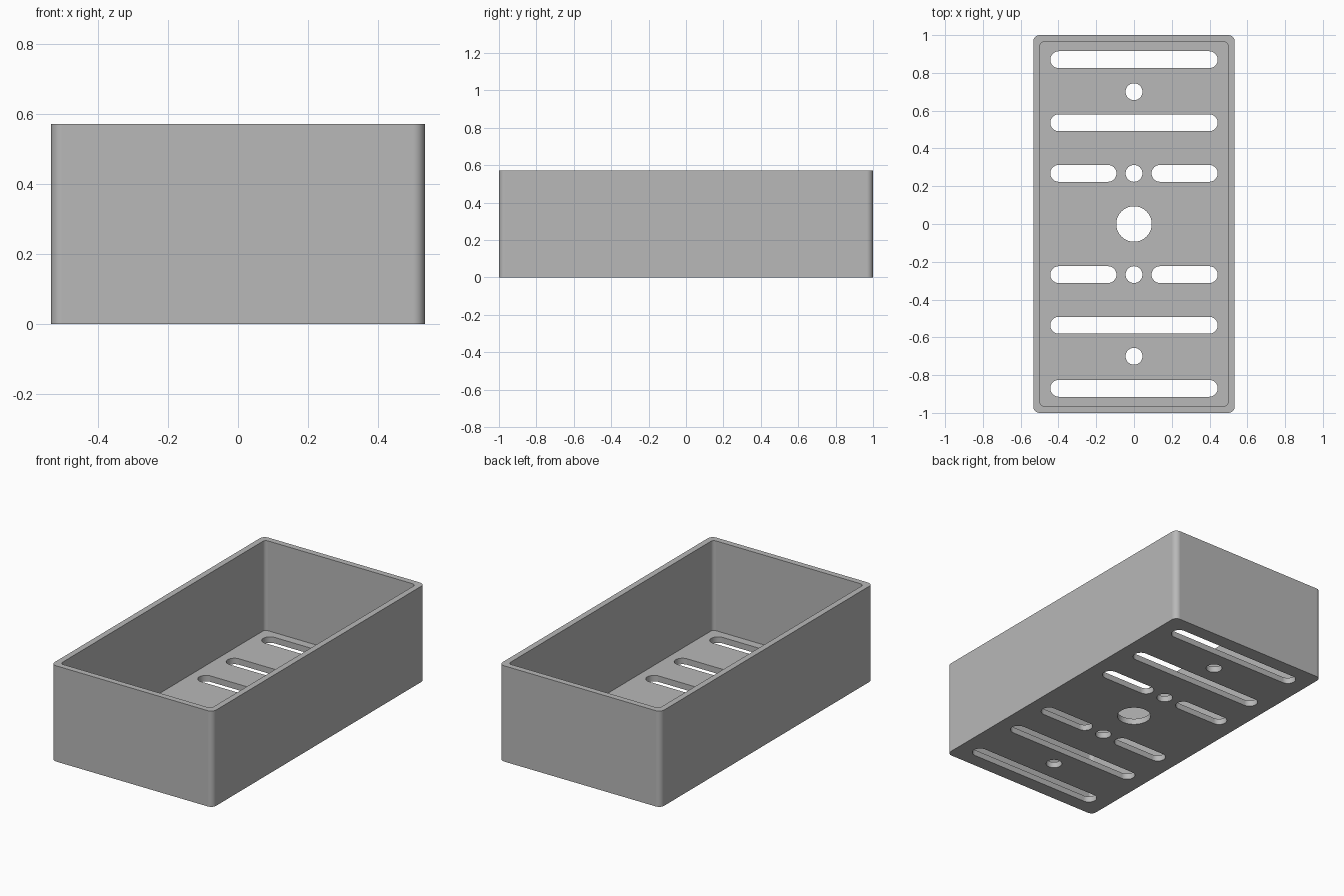
import bpy
import bmesh
import math

if "Cube" in bpy.data.objects:
    bpy.data.objects.remove(bpy.data.objects["Cube"], do_unlink=True)

HALF_X, HALF_Y, HEIGHT = 0.533, 1.0, 0.571
WALL = 0.0357      # wall and floor thickness
SLOT_R = 0.0446    # half the slot width


def add_prism(bm, x, y, hx, hy, r, z0, z1, steps):
    """Upright prism with a rounded-rectangle outline; r = hx = hy gives a disc."""
    points = []
    for quarter, (sx, sy) in enumerate([(1, 1), (-1, 1), (-1, -1), (1, -1)]):
        for i in range(steps + 1):
            a = (quarter + i / steps) * math.pi / 2
            p = (x + sx * (hx - r) + r * math.cos(a),
                 y + sy * (hy - r) + r * math.sin(a))
            if not points or math.dist(p, points[-1]) > 1e-5:
                points.append(p)
    if math.dist(points[0], points[-1]) < 1e-5:
        points.pop()
    low = [bm.verts.new((px, py, z0)) for px, py in points]
    high = [bm.verts.new((px, py, z1)) for px, py in points]
    bm.faces.new(low[::-1])
    bm.faces.new(high)
    for i in range(len(low)):
        j = (i + 1) % len(low)
        bm.faces.new((low[i], low[j], high[j], high[i]))


def make_object(name, bm):
    mesh = bpy.data.meshes.new(name)
    bm.to_mesh(mesh)
    bm.free()
    obj = bpy.data.objects.new(name, mesh)
    bpy.context.collection.objects.link(obj)
    return obj


# Outer block
bm = bmesh.new()
add_prism(bm, 0, 0, HALF_X, HALF_Y, 0.033, 0, HEIGHT, 8)
tray = make_object("tray", bm)

# Cavity
bm = bmesh.new()
add_prism(bm, 0, 0, HALF_X - WALL, HALF_Y - WALL, 0.021, WALL, HEIGHT + 0.2, 8)
cavity = make_object("cavity_cutter", bm)

# Floor openings, mirrored front to back
bm = bmesh.new()


def add_hole(x, y, hx, r):
    add_prism(bm, x, y, hx, r, r, -0.1, WALL + 0.1, 10)


add_hole(0, 0, 0.094, 0.094)                  # central hole
for side in (-1, 1):
    for y in (0.87, 0.536):                   # long slots
        add_hole(0, side * y, 0.443, SLOT_R)
    for y in (0.70, 0.268):                   # round holes
        add_hole(0, side * y, SLOT_R, SLOT_R)
    for x in (-0.268, 0.268):                 # short slots
        add_hole(x, side * 0.268, 0.175, SLOT_R)
holes = make_object("floor_hole_cutter", bm)

# Cut the tray, then drop the cutters
for cutter in (cavity, holes):
    cutter.hide_render = True
    mod = tray.modifiers.new(cutter.name, 'BOOLEAN')
    mod.operation = 'DIFFERENCE'
    mod.solver = 'EXACT'
    mod.object = cutter
graph = bpy.context.evaluated_depsgraph_get()
cut_mesh = bpy.data.meshes.new_from_object(tray.evaluated_get(graph))
tray.modifiers.clear()
tray.data = cut_mesh
cut_mesh.name = "tray"
for cutter in (cavity, holes):
    bpy.data.objects.remove(cutter, do_unlink=True)

# Plain grey finish
grey = bpy.data.materials.new("plain grey")
grey.use_nodes = True
colour = (0.48, 0.48, 0.48, 1)
grey.diffuse_color = colour
grey.node_tree.nodes["Principled BSDF"].inputs["Base Color"].default_value = colour
tray.data.materials.clear()
tray.data.materials.append(grey)

# Smooth corners, crisp rims and flat walls
bpy.ops.object.select_all(action='DESELECT')
tray.select_set(True)
bpy.context.view_layer.objects.active = tray
bpy.ops.object.shade_smooth_by_angle(angle=math.radians(30))
weighted = tray.modifiers.new("flat_walls", 'WEIGHTED_NORMAL')
weighted.keep_sharp = True
